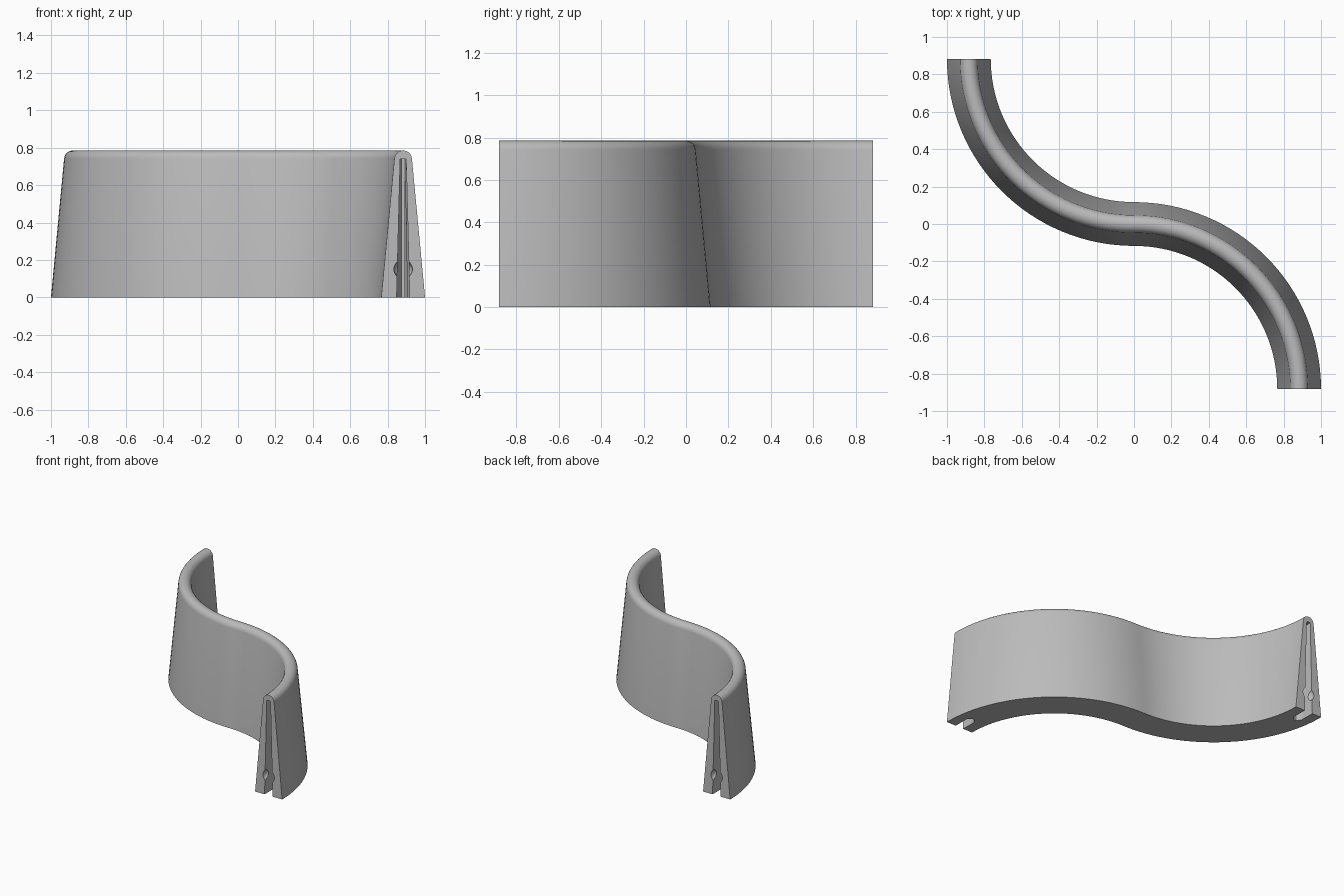
import bpy, bmesh
from math import sin, cos, pi, radians

if "Cube" in bpy.data.objects:
    bpy.data.objects.remove(bpy.data.objects["Cube"])

R = 0.883           # centreline radius of both bends
BASE = 0.117        # half thickness at the foot
TOP_R, TOP_Z = 0.047, 0.738
STEPS = 32

grey = bpy.data.materials.new("plain grey")
grey.use_nodes = True
colour = (0.5, 0.5, 0.5, 1)
grey.diffuse_color = colour
grey.node_tree.nodes["Principled BSDF"].inputs["Base Color"].default_value = colour


def make_object(name, bm):
    bmesh.ops.recalc_face_normals(bm, faces=bm.faces)
    mesh = bpy.data.meshes.new(name)
    bm.to_mesh(mesh)
    bm.free()
    mesh.materials.append(grey)
    obj = bpy.data.objects.new(name, mesh)
    bpy.context.collection.objects.link(obj)
    return obj


def loft(bm, rings):
    rows = [[bm.verts.new(p) for p in ring] for ring in rings]
    n = len(rows[0])
    for a, b in zip(rows, rows[1:]):
        for i in range(n):
            j = (i + 1) % n
            bm.faces.new((a[i], a[j], b[j], b[i]))
    bm.faces.new(rows[0][::-1])
    bm.faces.new(rows[-1])


# Tapered wall section with a rounded top: (sideways offset, height)
lean = radians(5.4)
section = [(-BASE, 0), (BASE, 0)]
for k in range(13):
    a = lean + (pi - 2 * lean) * k / 12
    section.append((TOP_R * cos(a), TOP_Z + TOP_R * sin(a)))

# S-shaped wall: two quarter bends swept end to end
rings = []
for k in range(2 * STEPS + 1):
    t = pi / 2 * k / STEPS
    if k <= STEPS:
        ring = [(-(R + s) * cos(t), R - (R + s) * sin(t), z) for s, z in section]
    else:
        u = pi - t
        ring = [((R - s) * cos(u), -R + (R - s) * sin(u), z) for s, z in section]
    rings.append(ring)
bm = bmesh.new()
loft(bm, rings)
wall = make_object("curved_wall", bm)


def slot_ring(half, z, depth=0.15):
    plan = [(-half, -0.05), (half, -0.05), (half, depth - 0.03),
            (0.009, depth), (-0.009, depth), (-half, depth - 0.03)]
    return [(x, y, z) for x, y in plan]


# Connector slot and round detent at each end
for side, turn in (("front", 0), ("back", pi)):
    end = (R, -R, 0) if turn == 0 else (-R, R, 0)

    slot_bm = bmesh.new()
    loft(slot_bm, [slot_ring(0.0355, -0.02), slot_ring(0.016, 0.74)])
    detent_bm = bmesh.new()
    bmesh.ops.create_uvsphere(detent_bm, u_segments=24, v_segments=16, radius=0.05)
    bmesh.ops.translate(detent_bm, verts=detent_bm.verts, vec=(0, 0.003, 0.15))

    for kind, cut_bm in (("slot", slot_bm), ("detent", detent_bm)):
        cutter = make_object(f"{side}_{kind}_cutter", cut_bm)
        cutter.location = end
        cutter.rotation_euler.z = turn
        cutter.hide_render = True
        cutter.hide_set(True)
        cutter.display_type = 'WIRE'
        mod = wall.modifiers.new(f"{side} {kind}", 'BOOLEAN')
        mod.operation = 'DIFFERENCE'
        mod.solver = 'EXACT'
        mod.object = cutter

# Bake the cuts and smooth the curved surfaces
bpy.context.view_layer.objects.active = wall
wall.select_set(True)
for mod in list(wall.modifiers):
    bpy.ops.object.modifier_apply(modifier=mod.name)
for obj in list(bpy.data.objects):
    if obj.name.endswith("_cutter"):
        bpy.data.objects.remove(obj)
bpy.ops.object.shade_smooth_by_angle(angle=radians(30))
